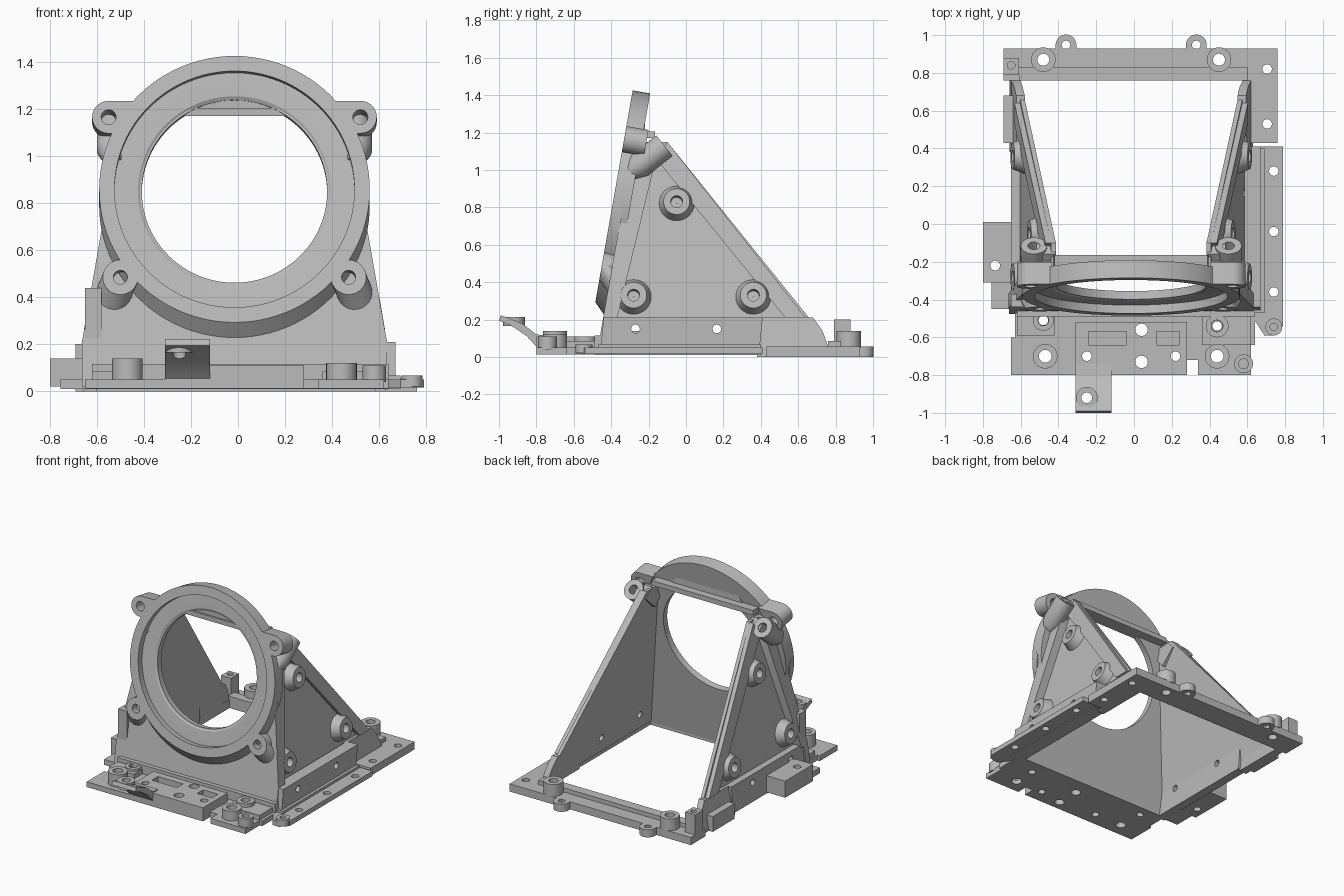
import bpy, bmesh, math
from mathutils import Vector, Matrix

if "Cube" in bpy.data.objects:
    bpy.data.objects.remove(bpy.data.objects["Cube"])

CX = -0.015
grey = bpy.data.materials.new("plain grey")
grey.diffuse_color = (0.5, 0.5, 0.5, 1)
grey.use_nodes = True
grey.node_tree.nodes["Principled BSDF"].inputs["Base Color"].default_value = grey.diffuse_color


def finish(name, bm):
    bmesh.ops.recalc_face_normals(bm, faces=bm.faces)
    me = bpy.data.meshes.new(name)
    bm.to_mesh(me)
    bm.free()
    me.materials.append(grey)
    ob = bpy.data.objects.new(name, me)
    bpy.context.collection.objects.link(ob)
    return ob


def cut(ob, cutters):
    for c in cutters:
        m = ob.modifiers.new("cut", 'BOOLEAN')
        m.operation, m.solver, m.object = 'DIFFERENCE', 'EXACT', c
    dg = bpy.context.evaluated_depsgraph_get()
    me = bpy.data.meshes.new_from_object(ob.evaluated_get(dg))
    ob.modifiers.clear()
    ob.data = me
    for c in cutters:
        bpy.data.objects.remove(c)
    return ob


def prism(name, pts, vec, M=Matrix()):
    """Polygon of 3D points swept along a vector."""
    bm = bmesh.new()
    f = bm.faces.new([bm.verts.new(p) for p in pts])
    r = bmesh.ops.extrude_face_region(bm, geom=[f])
    bmesh.ops.translate(bm, vec=vec, verts=[v for v in r["geom"] if isinstance(v, bmesh.types.BMVert)])
    bm.transform(M)
    return finish(name, bm)


def circle(x, y, r, z=0, n=32, a0=0, a1=360):
    k = n if a1 - a0 == 360 else n + 1
    return [(x + r * math.cos(math.radians(a0 + (a1 - a0) * i / n)),
             y + r * math.sin(math.radians(a0 + (a1 - a0) * i / n)), z) for i in range(k)]


def plate(name, pts, z0, z1, holes=(), M=Matrix()):
    ob = prism(name, [(x, y, z0) for x, y, *_ in pts], (0, 0, z1 - z0), M)
    cs = [prism("cutter", circle(x, y, r, z0 - 0.2, 20), (0, 0, z1 - z0 + 0.4), M) for x, y, r in holes]
    return cut(ob, cs) if cs else ob


def rect(x0, x1, y0, y1):
    return [(x0, y0), (x1, y0), (x1, y1), (x0, y1)]


def boss(name, x, y, r, hole, z0, z1, M=Matrix()):
    return plate(name, circle(x, y, r), z0, z1, [(x, y, hole)], M)


def turned(name, prof, M, n=96):
    """Closed (radius, height) profile turned around local z."""
    bm = bmesh.new()
    rings = [[bm.verts.new(p) for p in circle(0, 0, r, z, n)] for r, z in prof]
    for a, b in zip(rings, rings[1:] + rings[:1]):
        for i in range(n):
            bm.faces.new((a[i], a[(i + 1) % n], b[(i + 1) % n], b[i]))
    bm.transform(M)
    return finish(name, bm)


def inner(z):
    return 0.6 - 0.175 * z


# ---- tilted front ring ----
R = Matrix.Translation((CX, -0.385, 0.859)) @ Matrix.Rotation(math.radians(80), 4, 'X')
turned("front_ring", [(0.575, 0), (0.575, -0.095), (0.395, -0.095), (0.395, -0.06),
                      (0.41, -0.05), (0.50, -0.045), (0.51, -0.045), (0.51, 0)], R)
# sloped support under the lower half of the ring
prism("ring_support", circle(0, 0, 0.575, 0, 48, 180, 360) + circle(0, 0, 0.515, 0, 48, 180, 360)[::-1],
      (0, -0.06, -0.06), R)
for s in (-1, 1):
    # lower screw bosses with sloped supports
    bx, by = s * 0.485, -0.38
    boss("lower_ring_boss", bx, by, 0.075, 0.03, -0.09, 0, R)
    cut(prism("lower_boss_support", circle(bx, by, 0.075, -0.001), (s * 0.03, -0.065, -0.065), R),
        [prism("cutter", circle(bx, by, 0.03, -0.3), (0, 0, 0.5), R)])
    # upper screw lugs
    tx, ty = s * 0.535, 0.311
    arc = [(s * x, y) for x, y, _ in circle(0.535, ty, 0.07, 0, 20, -90, 90)]
    plate("upper_ring_lug", arc + [(s * 0.42, ty + 0.07), (s * 0.49, ty - 0.07)],
          -0.12, 0, [(tx, ty, 0.032)], R)

# ---- front wall with round opening ----
wall = prism("front_wall", [(CX + s * (inner(z) + 0.085 * k), -0.48 + 0.176 * z, z) for s, z, k in
             ((-1, 0.02, 0.6), (1, 0.02, 0.6), (1, 0.21, 1), (1, 0.9, 1), (1, 1.2, 0.3),
              (-1, 1.2, 0.3), (-1, 0.9, 1), (-1, 0.21, 1))], (0, 0.045, 0))
cut(wall, [prism("cutter", circle(0, 0, 0.394, -0.5, 96), (0, 0, 0.8), R)])
prism("opening_top_bar", [(CX + x, -0.255, z) for x, z in
      ((-0.3, 1.17), (0.3, 1.17), (0.22, 1.3), (-0.22, 1.3))], (0, 0.035, 0))
prism("top_cross_bar", [(CX + x, -0.265, z) for x, z in
      ((-0.41, 1.17), (0.41, 1.17), (0.405, 1.205), (-0.405, 1.205))], (0, 0.1, 0))

# ---- leaning triangular sides ----
for s in (-1, 1):
    def slab(name, yz, t):
        return prism(name, [(CX + s * inner(z), y, z) for y, z in yz], (s * t, 0, 0))

    panel = slab("side_panel", [(-0.44, 0.04), (0.73, 0.04), (0.73, 0.12), (-0.1, 1.15), (-0.25, 1.15)], 0.025)
    slab("side_rear_flange", [(0.53, 0.21), (0.64, 0.21), (-0.1, 1.15), (-0.16, 1.06)], 0.055)
    slab("side_front_flange", [(-0.44, 0.2), (-0.37, 0.2), (-0.17, 1.02), (-0.2, 1.15), (-0.27, 1.15)], 0.085)
    sill = slab("side_rear_sill", [(0.38, 0.0), (0.78, 0.0), (0.73, 0.14), (0.68, 0.21), (0.38, 0.21)], 0.045)
    ox = 0.65 if s < 0 else 0.67
    block = prism("side_base_block", [(s * 0.585, -0.46, 0.01), (s * ox, -0.46, 0.01), (s * ox, -0.44, 0.21),
                                      (s * 0.585, -0.44, 0.21)], (0, 0.85, 0))
    for ob in (panel, block):
        cut(ob, [prism("cutter", [(s * 0.4, y, z) for y, z, _ in circle(hy, 0.15, 0.023, 0, 20)],
                       (s * 0.5, 0, 0)) for hy in (-0.27, 0.165)])
    # conical screw bosses on the outside
    for y, z in ((-0.28, 0.32), (0.36, 0.32), (-0.05, 0.82)):
        N = (Matrix.Translation((CX + s * (inner(z) + 0.02), y, z)) @
             Vector((s, 0, 0.17)).to_track_quat('Z', 'Y').to_matrix().to_4x4())
        turned("side_screw_boss", [(0.1, -0.01), (0.07, 0.065), (0.032, 0.065), (0.032, 0.01),
                                   (0.001, 0.01), (0.001, -0.01)], N, 32)
    # rear top bosses, square to the sloping edge
    T = (Matrix.Translation((CX + s * 0.515, -0.115, 1.13)) @
         Vector((0, 0.78, 0.62)).to_track_quat('Z', 'Y').to_matrix().to_4x4())
    turned("rear_top_boss", [(0.07, 0), (0.07, -0.17), (0.035, -0.25), (0.001, -0.25), (0.001, -0.1),
                             (0.032, -0.1), (0.032, 0)], T, 32)
    prism("rear_boss_web", [(CX + s * 0.40, y, z) for y, z in
          ((-0.16, 1.16), (-0.09, 1.1), (-0.2, 1.0), (-0.27, 1.08))], (s * 0.1, 0, 0))

# ---- rear bar ----
plate("rear_bar", rect(-0.69, 0.65, 0.76, 0.93), 0, 0.055, [(-0.48, 0.87, 0.032), (0.45, 0.87, 0.032)])
plate("rear_bar_ridge", rect(-0.61, 0.6, 0.76, 0.83), 0.04, 0.085)
for x in (-0.48, 0.45):
    boss("rear_bar_boss", x, 0.87, 0.065, 0.032, 0.05, 0.14)
for x in (-0.36, 0.33):
    plate("rear_tab", circle(x, 0.948, 0.055, 0, 24, 0, 180) + [(x - 0.055, 0.92), (x + 0.055, 0.92)],
          0, 0.055, [(x, 0.948, 0.023)])
plate("rear_corner_post", rect(-0.69, -0.61, 0.79, 0.88), 0.05, 0.2, [(-0.65, 0.84, 0.02)])

# ---- right side rails ----
plate("right_rear_rail", rect(0.62, 0.76, 0.43, 0.93), 0, 0.055, [(0.705, 0.82, 0.025), (0.705, 0.53, 0.025)])
plate("right_front_rail", [(0.62, -0.48), (0.69, -0.59), (0.74, -0.59), (0.79, -0.54), (0.79, 0.41), (0.62, 0.41)],
      0.015, 0.05, [(0.74, y, 0.025) for y in (0.28, -0.04, -0.36)])
plate("right_rail_step", rect(0.62, 0.69, -0.47, 0.4), 0.01, 0.068)
boss("right_rail_boss", 0.74, -0.545, 0.045, 0.02, 0.02, 0.068)

# ---- left side blocks ----
plate("left_rear_rail", rect(-0.69, -0.6, 0.43, 0.68), 0.0, 0.11)
plate("left_rear_strip", rect(-0.65, -0.6, 0.38, 0.8), 0.0, 0.06)
plate("left_block", rect(-0.8, -0.64, -0.31, 0.01), 0.02, 0.14, [(-0.735, -0.22, 0.026)])
plate("left_block_foot", rect(-0.755, -0.62, -0.45, -0.3), 0.01, 0.05)
plate("left_upright", rect(-0.65, -0.58, -0.44, -0.37), 0.2, 0.44)

# ---- front base ----
front_holes = [(-0.47, -0.7, 0.035), (0.44, -0.7, 0.035), (0.04, -0.56, 0.033), (0.04, -0.73, 0.033),
               (-0.25, -0.7, 0.025), (0.22, -0.7, 0.025), (-0.48, -0.51, 0.025), (0.44, -0.54, 0.025)]
plate("front_base_plate", [(-0.65, -0.8), (0.28, -0.8), (0.28, -0.72), (0.34, -0.72), (0.34, -0.8), (0.62, -0.8),
                           (0.62, -0.64), (0.64, -0.64), (0.64, -0.44), (-0.63, -0.44), (-0.63, -0.6),
                           (-0.65, -0.6)], 0.012, 0.05, front_holes)
plate("front_sill", rect(-0.62, 0.64, -0.49, -0.43), 0.01, 0.115)
centre = plate("front_centre_block", rect(-0.31, 0.28, -0.8, -0.52), 0.04, 0.11, front_holes[2:6])
cut(centre, [plate("cutter", rect(x0, x1, -0.64, -0.57), 0.06, 0.2) for x0, x1 in ((-0.24, -0.04), (0.12, 0.24))])
for x, y, r, h in ((-0.47, -0.7, 0.065, 0.14), (0.44, -0.7, 0.065, 0.12), (-0.48, -0.51, 0.055, 0.1),
                   (0.44, -0.54, 0.06, 0.11), (0.58, -0.74, 0.05, 0.11)):
    boss("front_base_boss", x, y, r, r * 0.52, 0.04, h)
plate("front_right_pad", rect(0.36, 0.62, -0.64, -0.46), 0.04, 0.085, [(0.44, -0.54, 0.03)])
plate("front_left_pad", rect(-0.62, -0.42, -0.59, -0.46), 0.04, 0.085, [(-0.48, -0.51, 0.025)])

# ---- front lever ----
lever = prism("front_lever", [(-0.31, y, z) for y, z in
              ((-1, 0.195), (-0.99, 0.222), (-0.95, 0.21), (-0.87, 0.175), (-0.8, 0.12), (-0.74, 0.115), (-0.74, 0.055),
               (-0.8, 0.055), (-0.85, 0.11), (-0.93, 0.165))], (0.19, 0, 0))
cut(lever, [prism("cutter", circle(-0.25, -0.92, 0.028, 0, 20), (0, 0, 0.5))])
boss("lever_boss", -0.25, -0.92, 0.058, 0.028, 0.165, 0.215)

# smooth round surfaces, keep edges sharp
for ob in bpy.context.scene.objects:
    ob.select_set(True)
    bpy.context.view_layer.objects.active = ob
bpy.ops.object.shade_smooth_by_angle(angle=math.radians(30))
